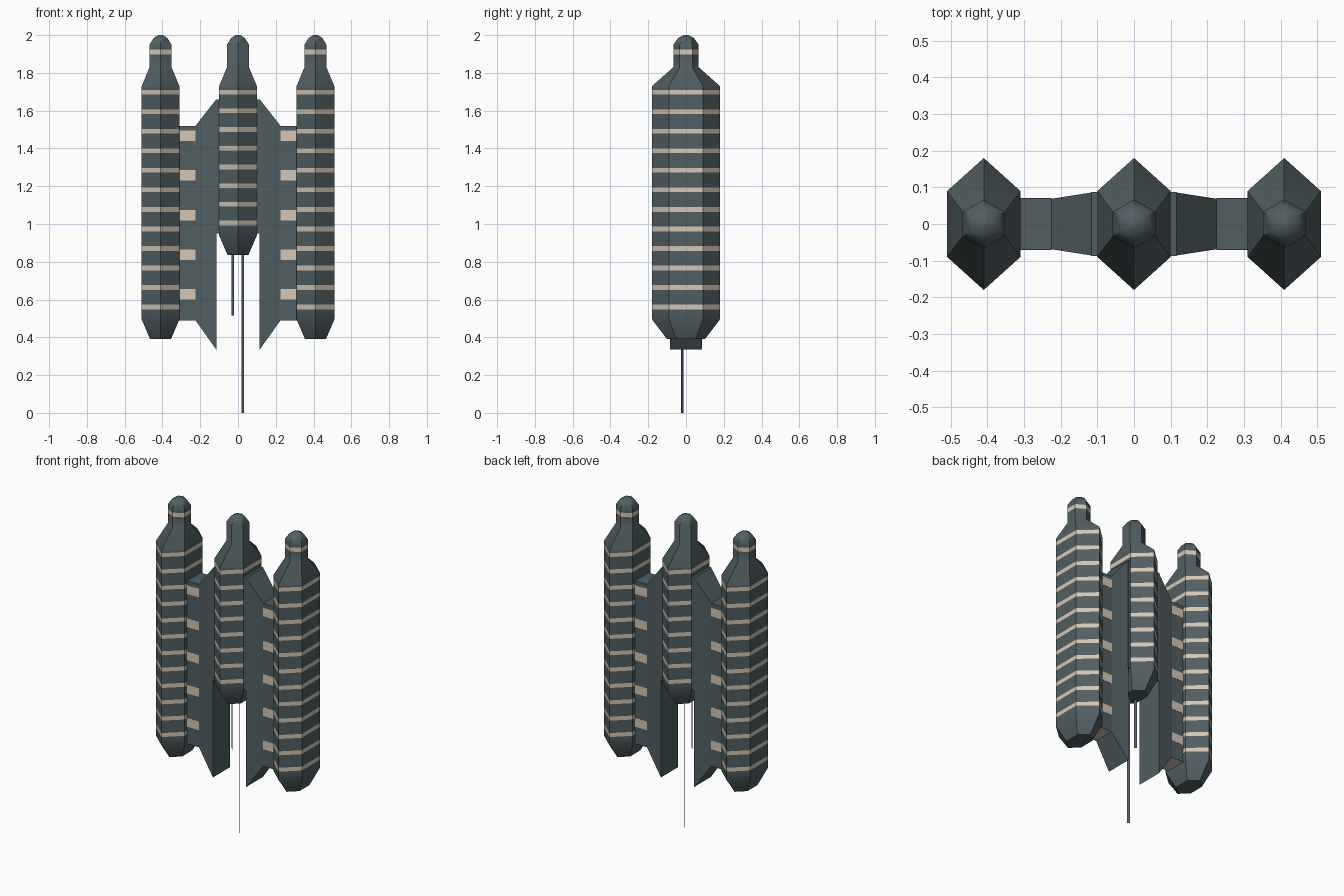
import bpy, bmesh, math

if "Cube" in bpy.data.objects:
    bpy.data.objects.remove(bpy.data.objects["Cube"])


def material(name, rgb):
    m = bpy.data.materials.new(name)
    m.diffuse_color = (*rgb, 1)
    m.use_nodes = True
    m.node_tree.nodes["Principled BSDF"].inputs["Base Color"].default_value = m.diffuse_color
    return m


MATS = [material("dark slate", (0.082, 0.114, 0.122)),
        material("pale tan", (0.66, 0.57, 0.46))]


def finish(bm, name, recalc=True):
    if recalc:
        bmesh.ops.recalc_face_normals(bm, faces=bm.faces)
    me = bpy.data.meshes.new(name)
    bm.to_mesh(me)
    bm.free()
    for m in MATS:
        me.materials.append(m)
    ob = bpy.data.objects.new(name, me)
    bpy.context.collection.objects.link(ob)
    return ob


def loft(bm, sections, tags):
    """Skin closed loops; tags give the material of each band."""
    rings = [[bm.verts.new(p) for p in s] for s in sections]
    n = len(rings[0])
    for a, b, tag in zip(rings, rings[1:], tags):
        for i in range(n):
            j = (i + 1) % n
            bm.faces.new((a[i], a[j], b[j], b[i])).material_index = tag(i)
    bm.faces.new(rings[0])
    bm.faces.new(rings[-1])


def box(name, x0, x1, y0, y1, z0, z1, mat=0):
    bm = bmesh.new()
    loft(bm, [[(x, y0, z0), (x, y1, z0), (x, y1, z1), (x, y0, z1)] for x in (x0, x1)],
         [lambda i: mat])
    for f in bm.faces:
        f.material_index = mat
    return finish(bm, name)


def hexagon(cx, hx, hy, z):
    return [(cx + hx * u, hy * v, z) for u, v in
            ((0, -1), (1, -.5), (1, .5), (0, 1), (-1, .5), (-1, -.5))]


def pod(name, cx, bottom, stripes, neck_stripe):
    # hexagonal hull with painted bands cut into its rings
    rings = [(bottom, .055, .10, 0), (bottom + .105, .1, .18, 0)]
    for z in sorted(stripes):
        rings += [(z - .0125, .1, .18, 1), (z + .0125, .1, .18, 0)]
    rings += [(1.73, .1, .18, 0), (1.83, .058, .067, 0)]
    if neck_stripe:
        rings += [(1.897, .058, .067, 1), (1.924, .058, .067, 0)]
    rings += [(1.95, .058, .067, 0), (1.985, .036, .041, 0), (2.0, .012, .013, 0)]
    bm = bmesh.new()
    loft(bm, [hexagon(cx, hx, hy, z) for z, hx, hy, _ in rings],
         [lambda i, t=r[3]: t for r in rings])
    ob = finish(bm, name)
    ob.data.shade_smooth()
    ob.data.set_sharp_from_angle(angle=math.radians(40))
    return ob


# Three pods
outer = [.56 + i * 1.138 / 11 for i in range(12)]
inner = [1.005 + i * .693 / 7 for i in range(8)]
pod("centre_pod", 0, .835, inner, False)
for side, s in (("left", -1), ("right", 1)):
    pod(side + "_pod", s * .41, .39, outer, True)

    # Connecting wing, tan on its short flat underside
    stations = [(.115, .335, 1.66, .086), (.225, .49, 1.52, .069), (.312, .49, 1.52, .069)]
    bm = bmesh.new()
    loft(bm, [[(s * x, -y, z0), (s * x, y, z0), (s * x, y, z1), (s * x, -y, z1)]
              for x, z0, z1, y in stations],
         [lambda i: 0, lambda i: int(i == 0)])
    finish(bm, side + "_wing")

    # Root joining wing to centre pod
    box(side + "_wing_root", s * .095, s * .116, -.087, .087, .95, 1.66)

    # Window plates on front and back of the wing
    for k in range(5):
        z = .627 + k * .21
        for face, f in (("front", -1), ("back", 1)):
            box(f"{side}_{face}_window_{k + 1}", s * .225, s * .311,
                f * .067, f * .0705, z - .028, z + .028, 1)

# Thin flat antennas set diagonally
for name, x, z0 in (("short_antenna", -.028, .515), ("long_antenna", .025, 0)):
    bm = bmesh.new()
    d = .006
    bm.faces.new([bm.verts.new(p) for p in
                  ((x - d, -.02 + d, z0), (x + d, -.02 - d, z0),
                   (x + d, -.02 - d, .85), (x - d, -.02 + d, .85))])
    finish(bm, name, False)
